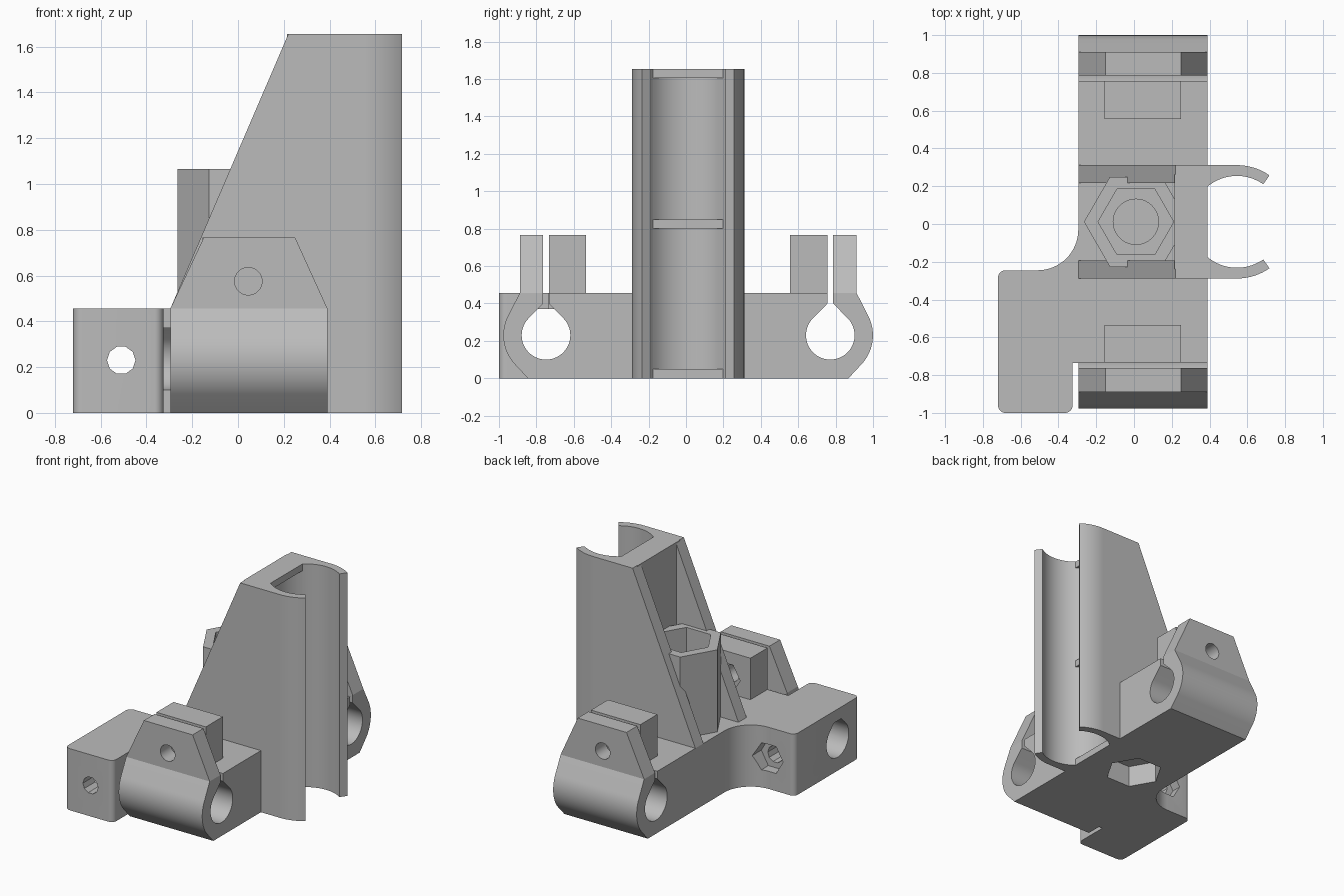
import bpy
import bmesh
from math import cos, sin, radians

if "Cube" in bpy.data.objects:
    bpy.data.objects.remove(bpy.data.objects["Cube"], do_unlink=True)

grey = bpy.data.materials.new("plain grey")
grey.use_nodes = True
TONE = (0.5, 0.5, 0.5, 1)
grey.diffuse_color = TONE
grey.node_tree.nodes["Principled BSDF"].inputs["Base Color"].default_value = TONE

Y_SHIFT = 0.0115          # the symmetric body sits slightly off centre
BASE_TOP, TOWER_TOP = 0.457, 1.655
BACK, FRONT = -0.295, 0.39   # x limits of the base


def arc(cx, cy, r, a0, a1, n=16):
    return [(cx + r * cos(radians(a0 + (a1 - a0) * i / n)),
             cy + r * sin(radians(a0 + (a1 - a0) * i / n))) for i in range(n + 1)]


def ngon(cx, cy, r, n):
    return arc(cx, cy, r, 0, 360, n)[:-1]


def rect(a0, b0, a1, b1):
    return [(a0, b0), (a1, b0), (a1, b1), (a0, b1)]


def prism(name, pts, axis, lo, hi, side=1):
    """Extrude a 2D outline along an axis; side = -1 mirrors it in y."""
    def place(p, t):
        x, y, z = {"x": (t, p[0], p[1]), "y": (p[0], t, p[1]), "z": (p[0], p[1], t)}[axis]
        return (x, side * y + Y_SHIFT, z)
    bm = bmesh.new()
    bottom = [bm.verts.new(place(p, lo)) for p in pts]
    top = [bm.verts.new(place(p, hi)) for p in pts]
    bm.faces.new(bottom)
    bm.faces.new(top)
    for i in range(len(pts)):
        j = (i + 1) % len(pts)
        bm.faces.new((bottom[i], bottom[j], top[j], top[i]))
    bmesh.ops.recalc_face_normals(bm, faces=bm.faces)
    mesh = bpy.data.meshes.new(name)
    bm.to_mesh(mesh)
    bm.free()
    mesh.materials.append(grey)
    obj = bpy.data.objects.new(name, mesh)
    bpy.context.scene.collection.objects.link(obj)
    return obj


def cut(obj, *cutter_specs):
    """Subtract prisms, given as (outline, axis, lo, hi[, side])."""
    for spec in cutter_specs:
        cutter = prism("cutter", *spec)
        cutter.hide_render = True
        mod = obj.modifiers.new("cut", "BOOLEAN")
        mod.operation = "DIFFERENCE"
        mod.solver = "EXACT"
        mod.object = cutter
        bpy.context.view_layer.objects.active = obj
        bpy.ops.object.modifier_apply(modifier=mod.name)
        bpy.data.objects.remove(cutter, do_unlink=True)
    return obj


parts = []

# Shared cutters: bearing groove between its stops, nut pockets and blind bore
groove_outline = ngon(0.545, 0, 0.243, 64)
grooves = [(groove_outline, "z", 0.05, 0.80), (groove_outline, "z", 0.85, 1.605)]
nut_cuts = [(ngon(0.01, 0, 0.2, 6), "z", -0.1, 0.16),
            (ngon(0.01, 0, 0.2, 6), "z", 0.3, 1.2),
            (ngon(0.01, 0, 0.12, 40), "z", 0.19, 0.35)]

# Base between the two rod clamps
base = prism("base", rect(BACK, -0.5, FRONT, 0.5), "z", 0, BASE_TOP)
parts.append(cut(base, grooves[0], *nut_cuts))

# Hexagonal nut housing
housing = prism("nut_housing", ngon(0.01, 0, 0.275, 6), "z", 0.4, 1.065)
parts.append(cut(housing, *nut_cuts[1:]))

# Tower web carrying the bearing stops
web = prism("tower_web", rect(0.215, -0.25, FRONT, 0.25), "z", 0.4, TOWER_TOP)
parts.append(cut(web, *grooves))

# Outlines of the mirrored parts
rod_y, rod_z = 0.76, 0.23
clamp_outline = ([(0.5, 0), (0.857, 0)] + arc(rod_y, rod_z, 0.228, -40, 28)
                 + [(0.9, BASE_TOP), (0.775, BASE_TOP), (0.775, 0.4)]
                 + arc(rod_y, rod_z, 0.13, 45, -225, 40)
                 + [(0.745, 0.4), (0.745, BASE_TOP), (0.5, BASE_TOP)])
wall_outline = [(BACK, BASE_TOP), (0.22, TOWER_TOP), (FRONT, TOWER_TOP), (FRONT, 0.3)]
arm_outline = ([(0.385, 0.3)] + arc(0.545, 0, 0.3, 90, 55)
               + arc(0.545, 0, 0.243, 55, 130, 24) + [(0.385, 0.19)])
lug_outline = [(BACK, BASE_TOP), (-0.15, 0.765), (0.25, 0.765), (FRONT, BASE_TOP)]
bolt = ngon(0.045, 0.575, 0.06, 32)

for side, end in ((1, "back"), (-1, "front")):
    # Split rod clamp with its two bolt lugs
    parts.append(prism(end + "_rod_clamp", clamp_outline, "x", BACK, FRONT, side))
    outer = prism(end + "_outer_lug", lug_outline, "y", 0.775, 0.9, side)
    parts.append(cut(outer, (bolt, "y", 0.7, 1, side)))
    inner = prism(end + "_inner_lug", rect(-0.155, 0.45, 0.25, 0.765),
                  "y", 0.545, 0.745, side)
    parts.append(cut(inner, (bolt, "y", 0.4, 0.9, side),
                     (ngon(0.045, 0.575, 0.115, 6), "y", 0.4, 0.61, side)))
    # Sloping tower wall and curved bearing arm
    parts.append(prism(end + "_tower_wall", wall_outline, "y", 0.205, 0.3, side))
    parts.append(prism(end + "_bearing_arm", arm_outline, "z", 0, TOWER_TOP, side))

# Side block with a fillet into the base and rounded corners
block_outline = (arc(-0.51, -0.0415, 0.215, 0, -90, 20)
                 + arc(-0.68, -0.2965, 0.04, 90, 180, 8)
                 + arc(-0.68, -0.9715, 0.04, 180, 270, 8)
                 + arc(-0.365, -0.9715, 0.04, 270, 360, 8)
                 + [(-0.325, -0.7465), (BACK, -0.7465)])
rod_hole = arc(-rod_y, rod_z, 0.13, 45, -225, 40) + [(-0.804, 0.37), (-0.716, 0.37)]
block = prism("side_block", block_outline, "z", 0, BASE_TOP)
parts.append(cut(block, (rod_hole, "x", -0.9, -0.1),
                 (ngon(-0.51, 0.23, 0.062, 10), "y", -1.2, 0),
                 (ngon(-0.51, 0.23, 0.115, 6), "y", -0.33, -0.05)))

# Smooth curved surfaces, keep the edges sharp
bpy.ops.object.select_all(action="DESELECT")
for obj in parts:
    obj.select_set(True)
bpy.context.view_layer.objects.active = parts[0]
bpy.ops.object.shade_smooth_by_angle(angle=radians(25))
